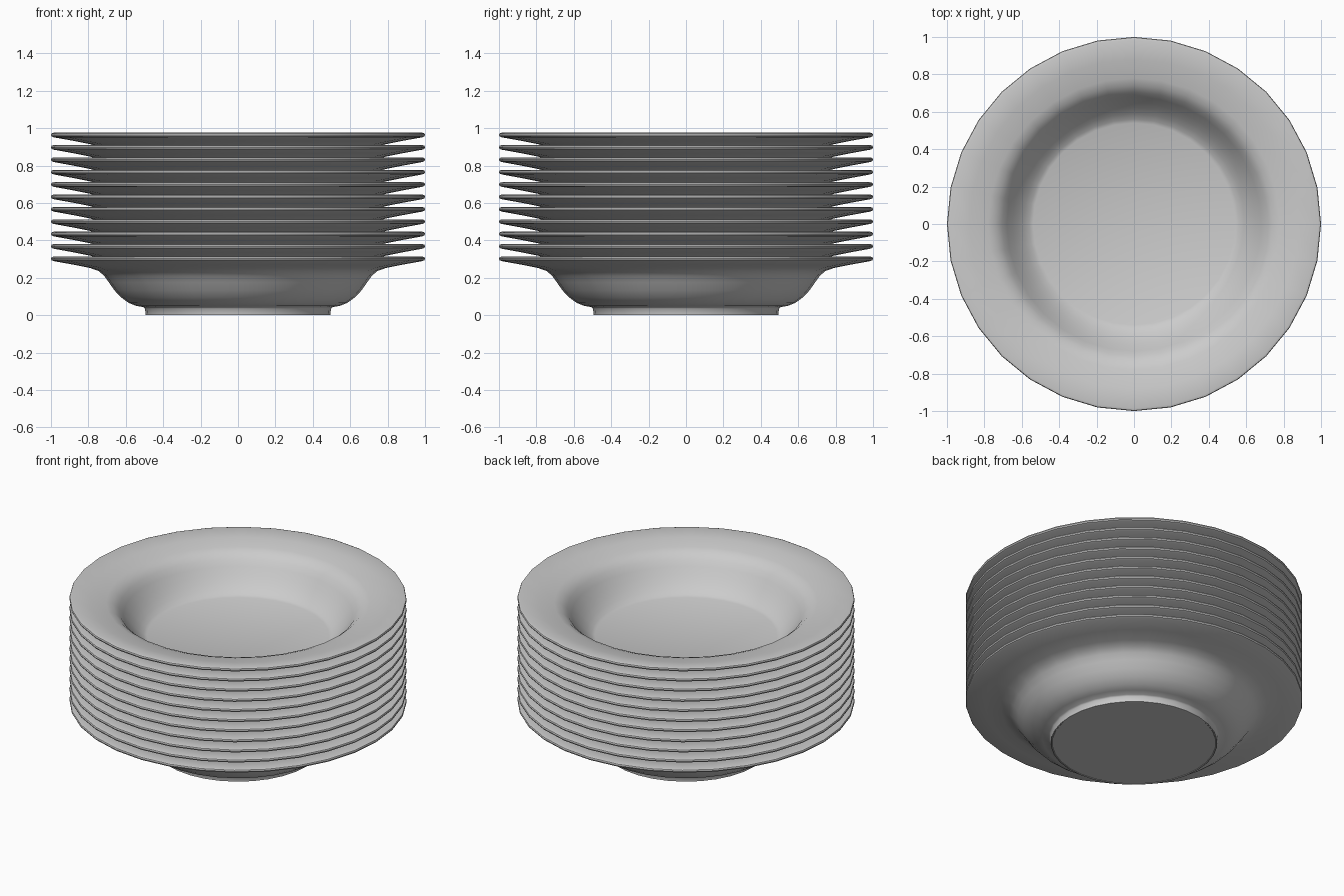
import bpy, bmesh, math

if "Cube" in bpy.data.objects:
    bpy.data.objects.remove(bpy.data.objects["Cube"])

SIDES, COUNT, STEP = 32, 11, 0.0662

# half profile of one soup plate: underside centre, foot, bowl, rim, inner well
profile = [(0, 0.003), (0.485, 0.003), (0.488, 0), (0.494, 0.001), (0.497, 0.035), (0.505, 0.043),
           (0.545, 0.05), (0.585, 0.066), (0.625, 0.095), (0.66, 0.132), (0.69, 0.175),
           (0.715, 0.21), (0.745, 0.236), (0.79, 0.252), (0.88, 0.27), (0.985, 0.289),
           (0.997, 0.294), (1.0, 0.302), (0.997, 0.31), (0.985, 0.314),
           (0.88, 0.298), (0.78, 0.281), (0.74, 0.266), (0.705, 0.236), (0.68, 0.2),
           (0.65, 0.158), (0.62, 0.122), (0.59, 0.092), (0.56, 0.07), (0.54, 0.062), (0, 0.062)]


def plate_mesh():
    bm = bmesh.new()
    rings = []
    for r, z in profile:
        n = SIDES if r else 1
        rings.append([bm.verts.new((r * math.cos(2 * math.pi * i / SIDES),
                                    r * math.sin(2 * math.pi * i / SIDES), z)) for i in range(n)])
    for a, b in zip(rings, rings[1:]):
        for i in range(SIDES):
            j = (i + 1) % SIDES
            quad = [a[i % len(a)], a[j % len(a)], b[j % len(b)], b[i % len(b)]]
            bm.faces.new(list(dict.fromkeys(quad)))
    bmesh.ops.recalc_face_normals(bm, faces=bm.faces)
    mesh = bpy.data.meshes.new("soup_plate")
    bm.to_mesh(mesh)
    bm.free()
    return mesh


# stack of nested plates sharing one mesh
mesh = plate_mesh()
for k in range(COUNT):
    plate = bpy.data.objects.new(f"plate_{k + 1}", mesh)
    plate.location.z = k * STEP
    bpy.context.collection.objects.link(plate)

bpy.context.view_layer.objects.active = plate
plate.select_set(True)
bpy.ops.object.shade_smooth_by_angle(angle=math.radians(40))
